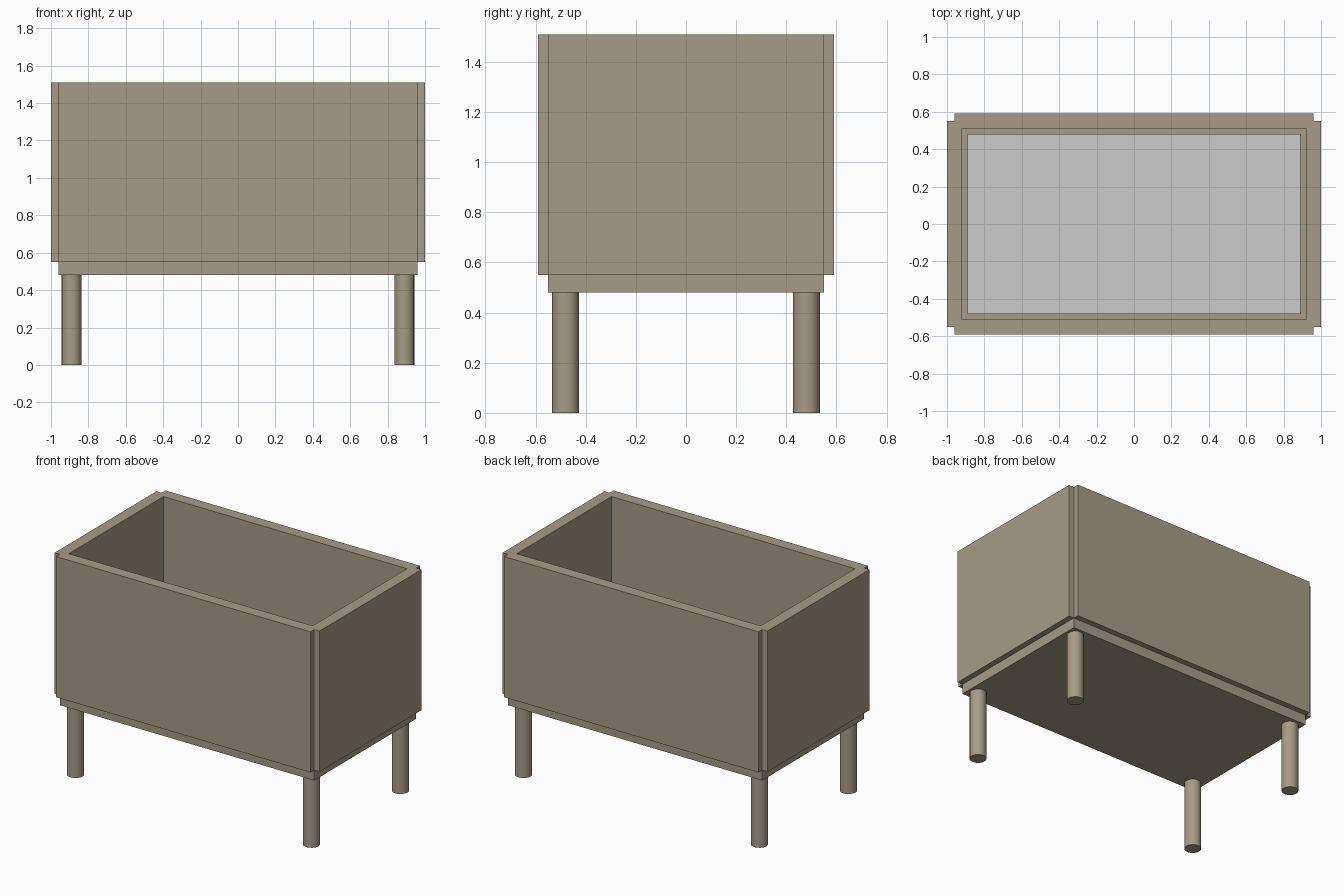
import bpy

if "Cube" in bpy.data.objects:
    bpy.data.objects.remove(bpy.data.objects["Cube"])

wood = bpy.data.materials.new("wood")
wood.diffuse_color = (0.39, 0.33, 0.24, 1)
wood.use_nodes = True
wood.node_tree.nodes["Principled BSDF"].inputs["Base Color"].default_value = wood.diffuse_color


def box(name, half_x, half_y, z0, z1, mat=None):
    bpy.ops.mesh.primitive_cube_add(size=1, location=(0, 0, (z0 + z1) / 2))
    ob = bpy.context.object
    ob.name = name
    ob.scale = (2 * half_x, 2 * half_y, z1 - z0)
    bpy.ops.object.transform_apply(location=False, rotation=False, scale=True)
    if mat:
        ob.data.materials.append(mat)
    return ob


# Walls: notched outline with a rectangular opening, extruded upward
quarter = [(1.0, 0.55), (0.96, 0.55), (0.96, 0.59)]
outline = []
for sx, sy in ((1, 1), (-1, 1), (-1, -1), (1, -1)):
    pts = [(sx * x, sy * y) for x, y in quarter]
    outline += pts if sx * sy > 0 else pts[::-1]
opening = [(0.92, 0.51), (-0.92, 0.51), (-0.92, -0.51), (0.92, -0.51)]

curve = bpy.data.curves.new("box_walls", 'CURVE')
curve.dimensions = '2D'
curve.fill_mode = 'BOTH'
curve.extrude = 0.48
for loop in (outline, opening):
    s = curve.splines.new('POLY')
    s.points.add(len(loop) - 1)
    for p, (x, y) in zip(s.points, loop):
        p.co = (x, y, 0, 1)
    s.use_cyclic_u = True
walls = bpy.data.objects.new("box_walls", curve)
bpy.context.collection.objects.link(walls)
walls.location.z = 1.03
bpy.context.view_layer.objects.active = walls
walls.select_set(True)
bpy.ops.object.convert(target='MESH')
walls = bpy.context.object
walls.data.materials.clear()
walls.data.materials.append(wood)
for poly in walls.data.polygons:
    poly.use_smooth = False

# Base board and the grey panel lying inside the box
box("base_board", 0.96, 0.55, 0.48, 0.55, wood)
box("inner_panel", 0.89, 0.48, 0.55, 0.57)

# Four round legs
for sx, side in ((-1, "left"), (1, "right")):
    for sy, end in ((-1, "front"), (1, "back")):
        bpy.ops.mesh.primitive_cylinder_add(
            vertices=16, radius=0.054, depth=0.48,
            location=(sx * 0.89, sy * 0.48, 0.24))
        leg = bpy.context.object
        leg.name = f"{end}_{side}_leg"
        leg.data.materials.append(wood)
        bpy.ops.object.shade_smooth_by_angle()
